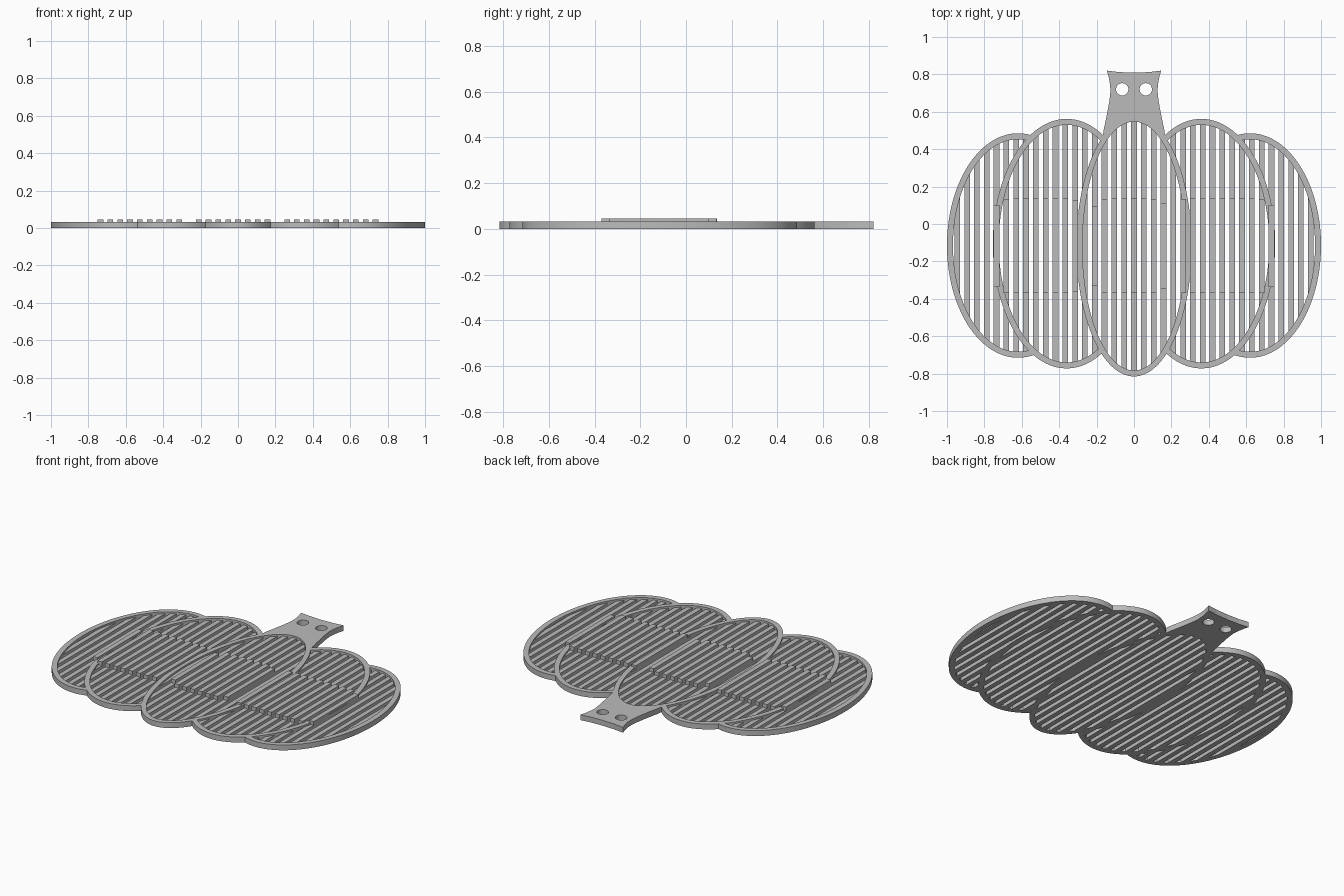
import bpy, bmesh, math

if "Cube" in bpy.data.objects:
    bpy.data.objects.remove(bpy.data.objects["Cube"])

RIM_H, SLAT_H, PAD_TOP = 0.033, 0.022, 0.045
RIM_W, PITCH, SLAT_W = 0.032, 0.0525, 0.03

grey = bpy.data.materials.new("grey plastic")
grey.diffuse_color = (0.5, 0.5, 0.5, 1)
grey.use_nodes = True
grey.node_tree.nodes["Principled BSDF"].inputs["Base Color"].default_value = grey.diffuse_color

# Lobes: centre x, centre y, outer radius x, outer radius y
MID = (0, -0.118, 0.308, 0.697)
NEXT = (0.36, -0.105, 0.395, 0.667)
SIDE = (0.62, -0.115, 0.38, 0.6)


def flip(lobe):
    return (-lobe[0],) + lobe[1:]


def inside(x, y, lobe, inset):
    cx, cy, rx, ry = lobe
    return ((x - cx) / (rx - inset)) ** 2 + ((y - cy) / (ry - inset)) ** 2 < 1


def finish(bm, name, smooth=False):
    bmesh.ops.recalc_face_normals(bm, faces=bm.faces)
    mesh = bpy.data.meshes.new(name)
    bm.to_mesh(mesh)
    bm.free()
    mesh.materials.append(grey)
    ob = bpy.data.objects.new(name, mesh)
    bpy.context.collection.objects.link(ob)
    if smooth:
        bpy.ops.object.select_all(action='DESELECT')
        ob.select_set(True)
        bpy.context.view_layer.objects.active = ob
        bpy.ops.object.shade_smooth_by_angle(angle=math.radians(30))
    return ob


def prism(bm, pts, z0, z1):
    lo = [bm.verts.new((x, y, z0)) for x, y in pts]
    hi = [bm.verts.new((x, y, z1)) for x, y in pts]
    n = len(pts)
    bm.faces.new(lo[::-1])
    bm.faces.new(hi)
    for i in range(n):
        j = (i + 1) % n
        bm.faces.new((lo[i], lo[j], hi[j], hi[i]))


# Oval rims, trimmed where the neighbouring lobe lies in front
def rim(name, lobe, front=None):
    bm = bmesh.new()
    cx, cy, rx, ry = lobe
    n = 192
    keep, loops = [], []
    for i in range(n):
        a = 2 * math.pi * (i + 0.5) / n
        x = cx + (rx - RIM_W / 2) * math.cos(a)
        y = cy + (ry - RIM_W / 2) * math.sin(a)
        keep.append(front is None or not inside(x, y, front, RIM_W / 2))
    for i in range(n):
        a = 2 * math.pi * i / n
        c, s = math.cos(a), math.sin(a)
        loops.append([bm.verts.new((cx + (rx - d) * c, cy + (ry - d) * s, z))
                      for d, z in ((0, 0), (0, RIM_H), (RIM_W, RIM_H), (RIM_W, 0))])
    for i in range(n):
        if not keep[i]:
            continue
        a, b = loops[i], loops[(i + 1) % n]
        for k in range(4):
            m = (k + 1) % 4
            bm.faces.new((a[k], a[m], b[m], b[k]))
        if not keep[i - 1]:
            bm.faces.new(a)
        if not keep[(i + 1) % n]:
            bm.faces.new(b)
    bmesh.ops.delete(bm, geom=[v for v in bm.verts if not v.link_faces], context='VERTS')
    finish(bm, name, True)


rim("middle_rim", MID)
for tag, f in (("right", lambda l: l), ("left", flip)):
    rim(tag + "_inner_rim", f(NEXT), MID)
    rim(tag + "_outer_rim", f(SIDE), f(NEXT))

LOBES = [MID, NEXT, flip(NEXT), SIDE, flip(SIDE)]


def span(x):
    """Lowest and highest y of the body at x, ending within the rims."""
    ys = []
    for cx, cy, rx, ry in LOBES:
        t = 1 - ((x - cx) / (rx - RIM_W / 2)) ** 2
        if t > 0:
            h = (ry - RIM_W / 2) * math.sqrt(t)
            ys += [cy - h, cy + h]
    return (min(ys), max(ys)) if ys else None


# Parallel slats filling the body
bm = bmesh.new()
slat_x = [i * PITCH for i in range(-18, 19)]
for x in slat_x:
    a, b = x - SLAT_W / 2, x + SLAT_W / 2
    sa, sb = span(a), span(b)
    if sa and sb:
        prism(bm, [(a, sa[0]), (b, sb[0]), (b, sb[1]), (a, sa[1])], 0, SLAT_H)
finish(bm, "slats")

# Raised plain pads on the slats, in three rounded groups
bm = bmesh.new()
for x0, x1 in ((-0.75, -0.27), (-0.22, 0.18), (0.2, 0.75)):
    for x in slat_x:
        edge = min(x - x0, x1 - x)
        if edge < 0.01:
            continue
        r = 0.08
        drop = r - math.sqrt(r * r - (r - edge) ** 2) if edge < r else 0
        a, b = x - SLAT_W / 2, x + SLAT_W / 2
        lo, hi = -0.37 + drop, 0.135 - drop
        prism(bm, [(a, lo), (b, lo), (b, hi), (a, hi)], SLAT_H, PAD_TOP)
finish(bm, "raised_pads")

# Flared stem tab with two round holes
side = [(0.168, 0.44), (0.163, 0.5), (0.15, 0.56), (0.138, 0.62), (0.13, 0.67),
        (0.126, 0.71), (0.128, 0.745), (0.134, 0.78), (0.145, 0.82), (0.08, 0.812)]
base = [(x, span(x)[1]) for x in (-0.14, -0.1, -0.05, 0, 0.05, 0.1, 0.14)]
outline = side + [(0, 0.809)] + [(-x, y) for x, y in reversed(side)] + base
curve = bpy.data.curves.new("stem", 'CURVE')
curve.dimensions = '2D'
curve.fill_mode = 'BOTH'
curve.extrude = RIM_H / 2
holes = [[(cx + 0.033 * math.cos(k * math.pi / 16), 0.72 + 0.033 * math.sin(k * math.pi / 16))
          for k in range(32)] for cx in (-0.063, 0.063)]
for pts in [outline] + holes:
    sp = curve.splines.new('POLY')
    sp.points.add(len(pts) - 1)
    for p, (x, y) in zip(sp.points, pts):
        p.co = (x, y, 0, 1)
    sp.use_cyclic_u = True
    sp.use_smooth = False
curve.materials.append(grey)
stem = bpy.data.objects.new("stem", curve)
stem.location.z = RIM_H / 2
bpy.context.collection.objects.link(stem)
